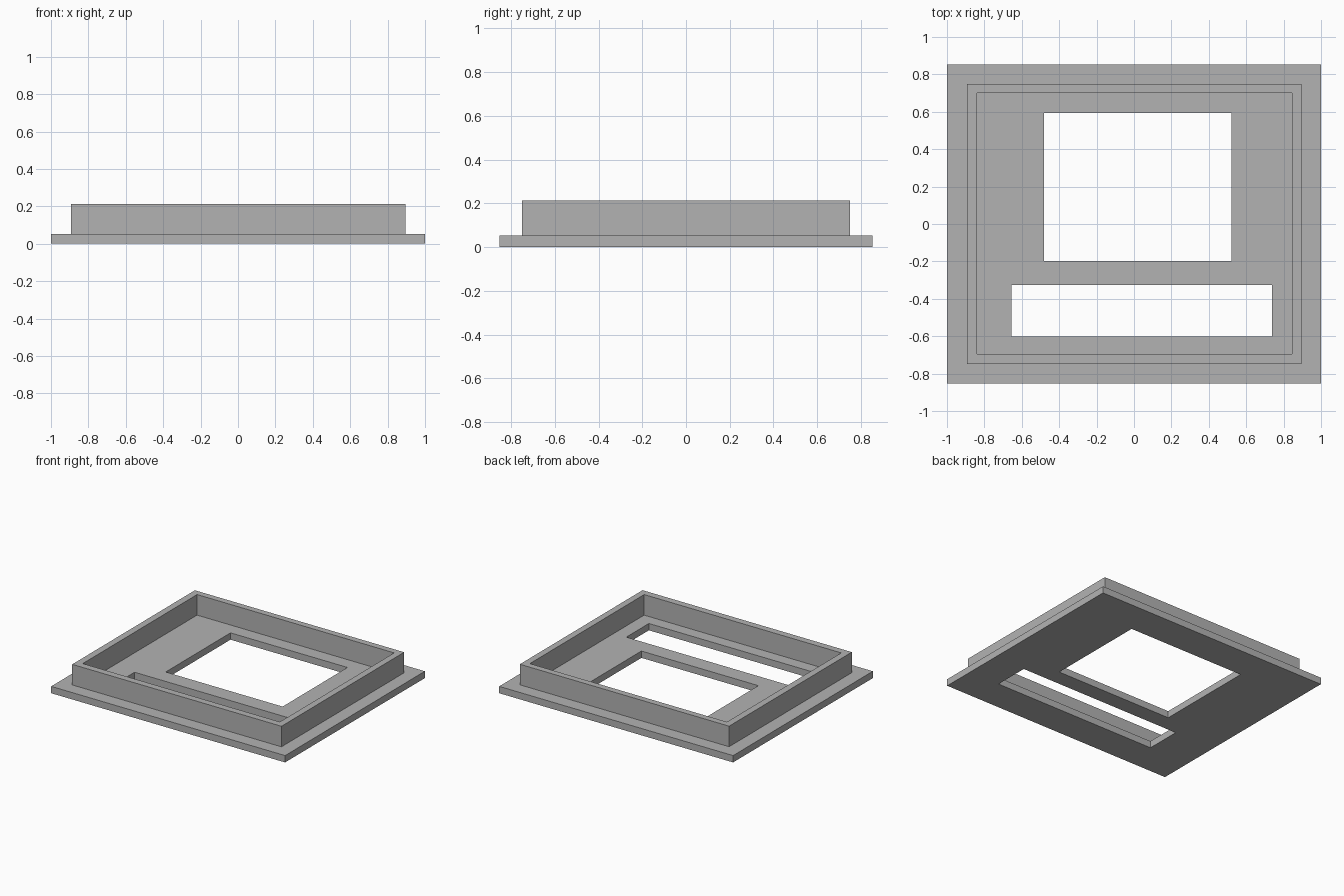
import bpy
from mathutils import Vector

cube = bpy.data.objects.get("Cube")
if cube:
    bpy.data.objects.remove(cube, do_unlink=True)

# One plain grey for the whole model
grey = bpy.data.materials.new("plain grey")
grey.use_nodes = True
colour = (0.45, 0.45, 0.45, 1)
grey.diffuse_color = colour
grey.node_tree.nodes["Principled BSDF"].inputs["Base Color"].default_value = colour

PLATE_TOP = 0.053
RIM_TOP = 0.212


def box(name, low, high):
    """Axis-aligned box between two opposite corners."""
    low, high = Vector(low), Vector(high)
    bpy.ops.mesh.primitive_cube_add(size=1, location=(low + high) / 2)
    obj = bpy.context.object
    obj.name = name
    obj.scale = high - low
    bpy.ops.object.transform_apply(location=False, rotation=False, scale=True)
    obj.data.materials.append(grey)
    return obj


def cut(target, name, x0, x1, y0, y1):
    """Cut a rectangular opening right through the target."""
    cutter = box(name, (x0, y0, -0.5), (x1, y1, 0.5))
    cutter.hide_render = True
    mod = target.modifiers.new(name, "BOOLEAN")
    mod.operation = "DIFFERENCE"
    mod.solver = "EXACT"
    mod.object = cutter
    bpy.context.view_layer.objects.active = target
    bpy.ops.object.modifier_apply(modifier=mod.name)
    bpy.data.objects.remove(cutter, do_unlink=True)


# Flat base plate with a large window and a long slot
plate = box("base_plate", (-1, -0.853, 0), (1, 0.853, PLATE_TOP))
cut(plate, "window_opening", -0.48, 0.52, -0.198, 0.594)
cut(plate, "slot_opening", -0.656, 0.739, -0.602, -0.326)

# Raised rectangular rim standing on the plate
rim = box("raised_rim", (-0.893, -0.749, PLATE_TOP), (0.896, 0.749, RIM_TOP))
cut(rim, "rim_opening", -0.84, 0.845, -0.696, 0.7)
